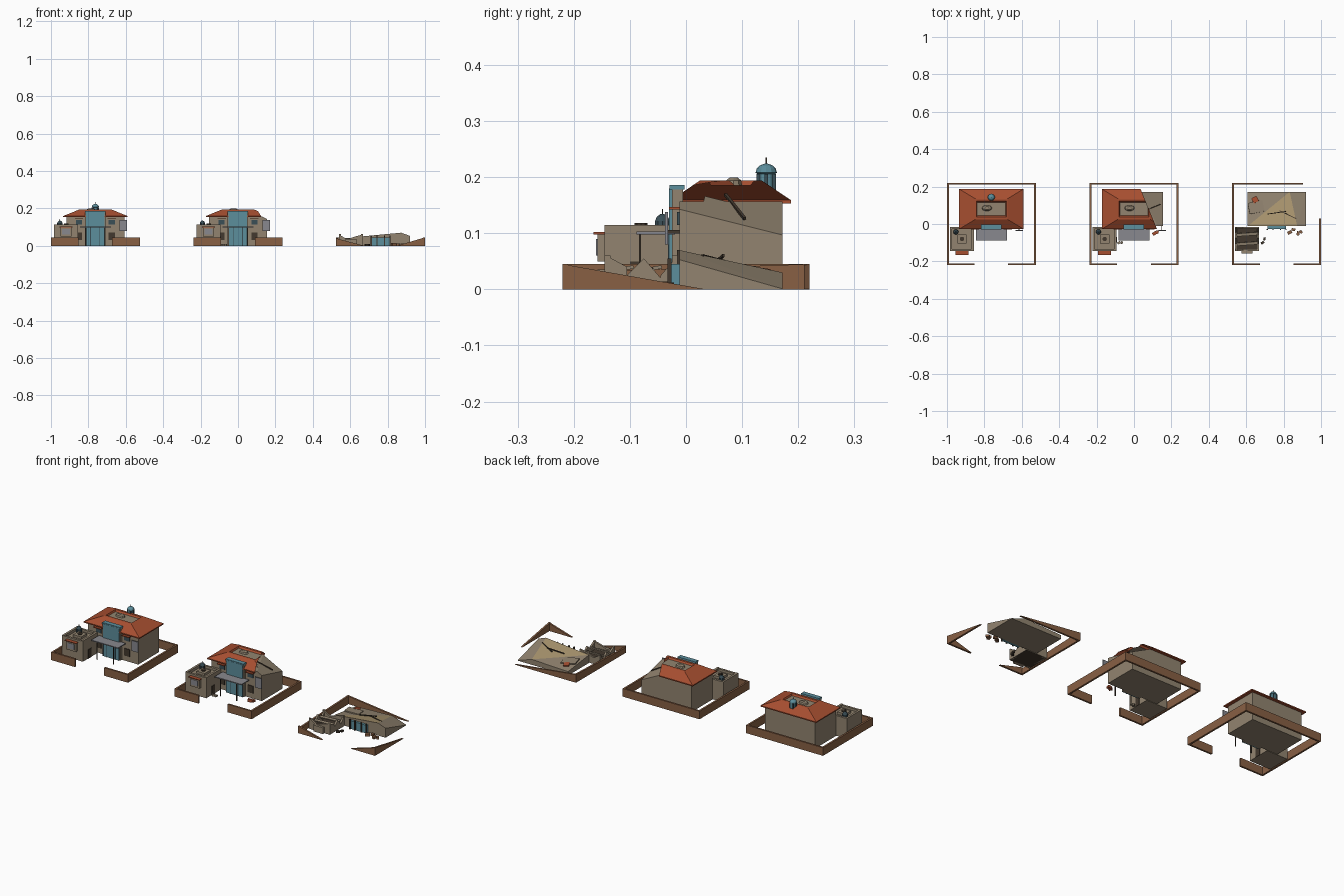
import bpy, bmesh, math
from mathutils import Vector, Matrix

if "Cube" in bpy.data.objects:
    bpy.data.objects.remove(bpy.data.objects["Cube"])


def mat(name, r, g, b):
    m = bpy.data.materials.new(name)
    lin = lambda c: ((c / 255 + 0.055) / 1.055) ** 2.4
    m.diffuse_color = (lin(r), lin(g), lin(b), 1)
    m.use_nodes = True
    m.node_tree.nodes["Principled BSDF"].inputs["Base Color"].default_value = m.diffuse_color
    return m


WALL = mat("stone_tan", 146, 132, 112)
ROOF = mat("roof_red", 166, 78, 48)
FENCE = mat("fence_brown", 136, 96, 68)
TEAL = mat("teal", 92, 142, 156)
GREY = mat("metal_grey", 136, 136, 142)
SAND = mat("light_sand", 168, 148, 110)
DARK = mat("dark_brown", 66, 56, 46)
SLATE = mat("dark_slate", 58, 78, 86)


def finish(name, bm, mats, ox):
    bmesh.ops.recalc_face_normals(bm, faces=bm.faces)
    me = bpy.data.meshes.new(name)
    bm.to_mesh(me)
    bm.free()
    for m in mats if isinstance(mats, (list, tuple)) else [mats]:
        me.materials.append(m)
    ob = bpy.data.objects.new(name, me)
    ob.location.x = ox
    bpy.context.collection.objects.link(ob)
    return ob


def cut(bm, co, no):
    """Slice away the side the normal points to and cap the solid."""
    r = bmesh.ops.bisect_plane(bm, geom=bm.verts[:] + bm.edges[:] + bm.faces[:],
                               plane_co=co, plane_no=no, clear_outer=True)
    edges = [e for e in r["geom_cut"] if isinstance(e, bmesh.types.BMEdge)]
    bmesh.ops.contextual_create(bm, geom=edges)


def box(name, x, y, z, m, ox, rot=(0, 0, 0), cuts=()):
    """Box from (min, max) ranges, turned about its own centre."""
    bm = bmesh.new()
    c = Vector((sum(x) / 2, sum(y) / 2, sum(z) / 2))
    bmesh.ops.create_cube(bm, size=1)
    M = Matrix.Translation(c)
    for a, axis in zip(rot, "XYZ"):
        M = M @ Matrix.Rotation(math.radians(a), 4, axis)
    bm.transform(M @ Matrix.Diagonal((x[1] - x[0], y[1] - y[0], z[1] - z[0], 1)))
    for co, no in cuts:
        cut(bm, co, no)
    return finish(name, bm, m, ox)


def ramp_wall(name, a, b, ha, hb, m, ox, t=0.005):
    """Wall from point a to b whose height runs from ha to hb."""
    a, b = Vector((*a, 0)), Vector((*b, 0))
    d = (b - a).normalized()
    n = Vector((-d.y, d.x, 0)) * t
    bm = bmesh.new()
    p = [bm.verts.new(q) for s in (-1, 1) for q in
         (a + n * s, b + n * s, b + n * s + Vector((0, 0, hb)), a + n * s + Vector((0, 0, ha)))]
    bm.faces.new(p[:4])
    bm.faces.new(p[4:])
    for i in range(4):
        j = (i + 1) % 4
        bm.faces.new((p[i], p[j], p[4 + j], p[4 + i]))
    return finish(name, bm, m, ox)


def turned(name, profile, x, y, m, ox, n=10, sx=1):
    """Lathe a (radius, height) profile."""
    bm = bmesh.new()
    rings = [[bm.verts.new((x + sx * r * math.cos(2 * math.pi * i / n),
                            y + r * math.sin(2 * math.pi * i / n), z)) for i in range(n)]
             for r, z in profile]
    for lo, hi in zip(rings, rings[1:]):
        for i in range(n):
            bm.faces.new((lo[i], lo[(i + 1) % n], hi[(i + 1) % n], hi[i]))
    bm.faces.new(rings[-1])
    bm.faces.new(rings[0])
    return finish(name, bm, m, ox)


def roof(ox, slices):
    """Hipped roof with a sunken flat in the middle."""
    rings = [(0.155, -0.01, 0.170, 0.153), (0.172, -0.027, 0.187, 0.153), (0.172, -0.027, 0.187, 0.159),
             (0.086, 0.025, 0.135, 0.194), (0.080, 0.038, 0.122, 0.194), (0.076, 0.045, 0.115, 0.185)]
    bm = bmesh.new()
    vs = [[bm.verts.new(p) for p in ((-x, y0, z), (x, y0, z), (x, y1, z), (-x, y1, z))]
          for x, y0, y1, z in rings]
    for lo, hi in zip(vs, vs[1:]):
        for i in range(4):
            bm.faces.new((lo[i], lo[(i + 1) % 4], hi[(i + 1) % 4], hi[i]))
    bm.faces.new(vs[-1]).material_index = 1
    for co, no in slices:
        bmesh.ops.bisect_plane(bm, geom=bm.verts[:] + bm.edges[:] + bm.faces[:],
                               plane_co=co, plane_no=no, clear_outer=True)
    finish("hipped_roof", bm, [ROOF, WALL], ox)
    turned("roof_vent", [(0.016, 0.185), (0.014, 0.194), (0.008, 0.199)], -0.024, 0.085, WALL, ox, 10, 1.7)


def annex(ox):
    """Side tower with hollow parapet, bay window and small dome."""
    X, Y = (-0.222, -0.094), (-0.145, -0.015)
    box("annex_body", X, Y, (0, 0.1), WALL, ox)
    for a, b in ((X[0], X[0] + 0.012), (X[1] - 0.012, X[1])):
        box("annex_parapet_side", (a, b), Y, (0.1, 0.115), WALL, ox)
    for a, b in ((Y[0], Y[0] + 0.012), (Y[1] - 0.012, Y[1])):
        box("annex_parapet_end", (X[0] + 0.012, X[1] - 0.012), (a, b), (0.1, 0.113), WALL, ox)
    box("annex_roof_box", (-0.182, -0.132), (-0.105, -0.055), (0.1, 0.113), WALL, ox)
    turned("annex_roof_vent", [(0.012, 0.113), (0.012, 0.118)], -0.157, -0.08, DARK, ox)
    turned("annex_dome", [(0.014, 0.1), (0.014, 0.122), (0.010, 0.130), (0.004, 0.134)], -0.19, -0.042, SLATE, ox)
    box("annex_spike", (-0.191, -0.189), (-0.043, -0.041), (0.13, 0.143), DARK, ox)
    box("bay_window", (-0.187, -0.128), (-0.158, -0.145), (0.05, 0.098), WALL, ox)
    box("bay_glass", (-0.178, -0.137), (-0.16, -0.156), (0.06, 0.09), GREY, ox)
    box("bay_awning", (-0.192, -0.123), (-0.165, -0.145), (0.098, 0.102), ROOF, ox)
    box("annex_door", (-0.0945, -0.092), (-0.10, -0.07), (0, 0.05), DARK, ox)


def front(ox):
    """Central glazed entrance, canopy, side windows and sign."""
    box("entrance_frame", (-0.056, 0.054), (-0.025, -0.005), (0, 0.178), WALL, ox)
    box("entrance_cap", (-0.056, 0.054), (-0.029, -0.003), (0.178, 0.186), TEAL, ox)
    box("entrance_glass", (-0.05, 0.048), (-0.03, -0.024), (0, 0.18), TEAL, ox)
    for x in (-0.05, -0.026, 0.024, 0.048):
        box("glass_bar", (x - 0.0015, x + 0.0015), (-0.032, -0.029), (0, 0.1), SLATE, ox)
    box("canopy", (-0.082, 0.083), (-0.088, -0.02), (0.098, 0.103), GREY, ox)
    for x in (-0.05, 0.05):
        box("canopy_post", (x - 0.002, x + 0.002), (-0.084, -0.08), (0, 0.1), DARK, ox)
    for s in (-1, 1):
        a, b = sorted((s * 0.065, s * 0.11))
        box("upper_window", (a + 0.006, b - 0.006), (-0.016, -0.009), (0.115, 0.138), SLATE, ox)
        box("window_awning", (a, b), (-0.03, -0.01), (0.142, 0.147), ROOF, ox)
        box("lower_window", (a + 0.006, b - 0.006), (-0.016, -0.009), (0.03, 0.07), DARK, ox)
    box("sign_board", (0.13, 0.17), (-0.037, -0.032), (0.08, 0.138), GREY, ox)
    box("sign_bracket", (0.146, 0.15), (-0.033, -0.01), (0.10, 0.106), DARK, ox)


def fence(ox):
    """Yard wall with a front gate gap."""
    w, d, h = 0.2325, 0.215, 0.045
    for a, b in (((-w, -d), (-w, d)), ((w, -d), (w, d)), ((-w - 0.005, d), (w + 0.005, d)),
                 ((-w - 0.005, -d), (-0.09, -d)), ((0.09, -d), (w + 0.005, -d))):
        ramp_wall("yard_wall", a, b, h, h, FENCE, ox)


def rubble(ox, spots, m=ROOF):
    for i, (x, y, s) in enumerate(spots):
        box("rubble", (x - s, x + s), (y - s * .7, y + s * .7), (0, s * 1.2), m, ox, (0, 0, 30 + 47 * i))


HX, HY = (-0.155, 0.155), (-0.012, 0.172)

# Intact house with lantern dome
A = -0.7625
box("house_body", HX, HY, (0, 0.157), WALL, A)
roof(A, [])
turned("lantern", [(0.019, 0.165), (0.019, 0.174), (0.016, 0.176), (0.016, 0.206), (0.019, 0.208),
                   (0.017, 0.215), (0.011, 0.221), (0.003, 0.224)], 0, 0.143, TEAL, A, 12)
for k in range(6):
    x, y = 0.0165 * math.cos(k * math.pi / 3), 0.143 + 0.0165 * math.sin(k * math.pi / 3)
    box("lantern_slat", (x - .003, x + .003), (y - .003, y + .003), (0.176, 0.206), SLATE, A)
box("lantern_spike", (-0.001, 0.001), (0.142, 0.144), (0.22, 0.235), DARK, A)

# Damaged house: right rear corner sheared off
B = 0.0
box("damaged_body", HX, HY, (0, 0.157), WALL, B, cuts=[((0.16, -0.01, 0.14), (0.5, 0.25, 1))])
roof(B, [((0.12, -0.02, 0), (0.207, 0.085, 0))])
box("fallen_beam", (0.05, 0.15), (0.085, 0.09), (0.145, 0.15), DARK, B, (0, 27, 20))
box("fallen_slab", (0.08, 0.13), (0.03, 0.07), (0.147, 0.151), WALL, B, (-14, 26, 0))
rubble(B, [(0.11, -0.05, 0.012), (0.125, -0.043, 0.009)])
rubble(B, [(-0.08, -0.10, 0.009), (-0.065, -0.10, 0.007)], WALL)
for ox in (A, B):
    annex(ox)
    front(ox)
    fence(ox)

# Ruined house: low heap with broken tilted planes
C = 0.7625
bm = bmesh.new()
P = [(-0.155, -0.012, 0.045), (0.11, -0.012, 0.07), (0.157, -0.012, 0.053),
     (0.157, 0.172, 0.001), (0.07, 0.172, 0.03), (-0.155, 0.172, 0.022)]
top = [bm.verts.new(p) for p in P]
low = [bm.verts.new((x, y, 0)) for x, y, z in P]
for f, k in (((0, 1, 4), 1), ((1, 2, 3), 0), ((1, 3, 4), 0), ((0, 4, 5), 0)):
    bm.faces.new([top[i] for i in f]).material_index = k
for i in range(6):
    j = (i + 1) % 6
    bm.faces.new((low[i], low[j], top[j], top[i]))
bm.faces.new(low)
finish("ruin_heap", bm, [WALL, SAND], C)
box("broken_slab", (-0.15, -0.07), (0.06, 0.12), (0.036, 0.042), WALL, C, (-6, 4, 12))
box("roof_remnant", (-0.13, -0.10), (0.115, 0.145), (0.033, 0.039), ROOF, C, (-8, 0, 30))
for x, y, r in ((0.0, 0.06, 8), (0.06, 0.05, -25)):
    box("broken_beam", (x - 0.05, x + 0.05), (y - 0.002, y + 0.002), (0.052, 0.057), DARK, C, (0, -7, r))
box("ruin_glass", (-0.05, 0.05), (-0.026, -0.012), (0, 0.045), TEAL, C)
for x in (-0.05, -0.02, 0.02, 0.05):
    box("ruin_post", (x - 0.003, x + 0.003), (-0.033, -0.026), (0, 0.055), DARK, C)

# Ruined annex: jagged wall stubs round a dark floor
box("ruin_annex_floor", (-0.22, -0.096), (-0.143, -0.017), (0, 0.015), DARK, C)
for x in (-0.217, -0.099):
    for y0, y1, h0, h1 in ((-0.145, -0.105, 0.062, 0.04), (-0.105, -0.075, 0.025, 0.055),
                           (-0.075, -0.045, 0.055, 0.02), (-0.045, -0.015, 0.025, 0.06)):
        ramp_wall("ruin_annex_side", (x, y0), (x, y1), h0, h1, WALL, C)
for y in (-0.14, -0.02):
    for x0, x1, h0, h1 in ((-0.222, -0.18, 0.06, 0.035), (-0.18, -0.135, 0.035, 0.05), (-0.135, -0.094, 0.05, 0.06)):
        ramp_wall("ruin_annex_end", (x0, y), (x1, y), h0, h1, WALL, C)
for y in (-0.105, -0.055):
    box("ruin_annex_beam", (-0.215, -0.1), (y - 0.008, y + 0.008), (0.035, 0.041), WALL, C, (10, 0, 4))
box("ruin_annex_bay", (-0.187, -0.128), (-0.158, -0.145), (0, 0.035), WALL, C)
rubble(C, [(0.07, -0.045, 0.012), (0.115, -0.05, 0.011), (0.13, -0.042, 0.009), (0.09, -0.03, 0.01)], FENCE)
rubble(C, [(-0.075, -0.10, 0.009), (-0.065, -0.08, 0.008)], DARK)

# Ruined yard wall, sloping away to nothing
for a, b, ha, hb in (((-0.2325, 0.215), (-0.2325, -0.215), 0.045, 0.03),
                     ((-0.2375, 0.215), (0.14, 0.215), 0.045, 0.001),
                     ((-0.2375, -0.215), (-0.09, -0.215), 0.04, 0.001),
                     ((0.2325, -0.22), (0.2325, 0.03), 0.045, 0.001),
                     ((0.09, -0.215), (0.2375, -0.215), 0.001, 0.045)):
    ramp_wall("ruin_yard_wall", a, b, ha, hb, FENCE, C)
